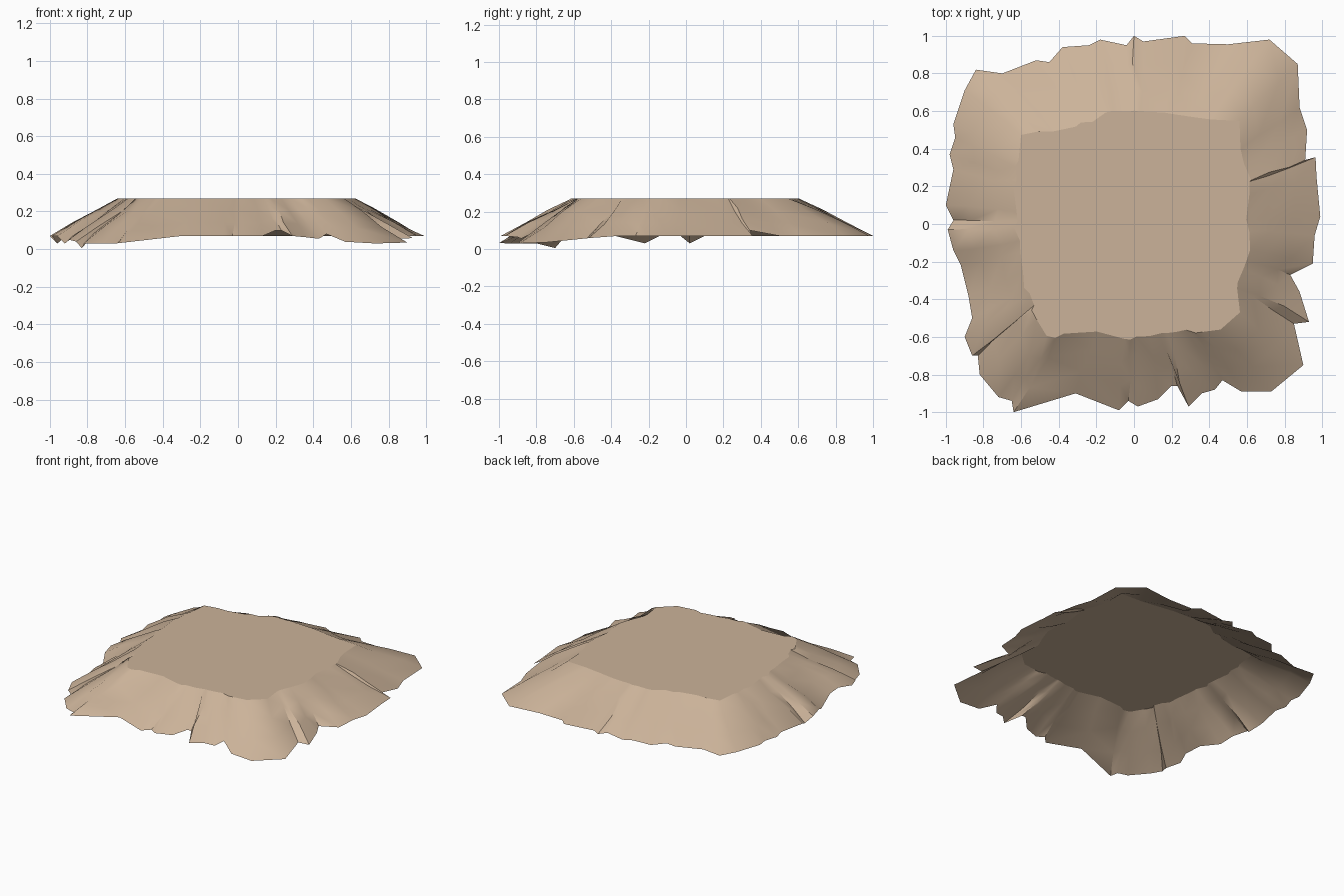
import bpy, bmesh, math, random
from mathutils import Vector

if "Cube" in bpy.data.objects:
    bpy.data.objects.remove(bpy.data.objects["Cube"])

random.seed(4)
TOP = 0.27

# Ragged lower outline, counter-clockwise
OUTER = [(.99, .04), (.97, .25), (.965, .355), (.91, .34), (.92, .5), (.88, .62), (.87, .85),
         (.72, .98), (.5, .955), (.31, .96), (.27, 1.0), (.05, .97), (0, 1.0), (-.04, .95),
         (-.18, .98), (-.24, .95), (-.38, .94), (-.45, .86), (-.52, .87), (-.7, .8), (-.84, .82),
         (-.9, .71), (-.96, .53), (-.95, .46), (-.98, .37), (-.96, .29), (-1.0, .1), (-.96, .02),
         (-.99, -.03), (-.96, -.14), (-.92, -.22), (-.88, -.38), (-.86, -.5), (-.9, -.6),
         (-.86, -.7), (-.83, -.7), (-.82, -.8), (-.72, -.92), (-.65, -.94), (-.64, -1.0),
         (-.31, -.9), (-.08, -.99), (-.03, -.94), (.02, -.97), (.13, -.93), (.2, -.86),
         (.23, -.86), (.29, -.97), (.36, -.9), (.43, -.88), (.47, -.83), (.57, -.89),
         (.73, -.89), (.9, -.75), (.85, -.53), (.93, -.52), (.88, -.36), (.83, -.27),
         (.95, -.21), (.96, -.06)]

# Plateau rim outline
INNER = [(.6, 0), (.62, .2), (.58, .36), (.56, .56), (.35, .56), (.15, .6), (-.1, .61),
         (-.3, .52), (-.45, .5), (-.61, .49), (-.63, .3), (-.63, 0), (-.6, -.2), (-.56, -.4),
         (-.46, -.6), (-.2, -.58), (0, -.61), (.2, -.58), (.5, -.55), (.57, -.49),
         (.54, -.34), (.61, -.2)]


def rim_at(x, y):
    """Point where the ray through (x, y) meets the plateau outline."""
    d = Vector((x, y)).normalized()
    for i, p in enumerate(INNER):
        a, e = Vector(p), Vector(INNER[(i + 1) % len(INNER)]) - Vector(p)
        det = d.x * -e.y + d.y * e.x
        if abs(det) < 1e-9:
            continue
        r = (a.x * -e.y + a.y * e.x) / det
        s = (d.x * a.y - d.y * a.x) / det
        if r > 0 and -1e-6 <= s <= 1 + 1e-6:
            return d * r
    return d * .6


def foot_height(x, y):
    """Lower edge height: sinks at the front corners, dips and notches elsewhere."""
    corner = max(0, min(1, (-y - .4) / .4)) * max(0, min(1, (abs(x) - .3) / .35))
    z = .07 - .04 * corner
    for px, py, dz in [(-.83, -.7, -.035), (-.92, -.22, -.04), (-.96, .02, -.04),
                       (.21, -.86, .03), (.47, -.83, .03), (.91, .34, .03)]:
        if math.hypot(x - px, y - py) < .025:
            z += dz
    return max(0, z)


def make_object(name, bm, mat):
    me = bpy.data.meshes.new(name)
    bm.to_mesh(me)
    bm.free()
    ob = bpy.data.objects.new(name, me)
    bpy.context.collection.objects.link(ob)
    me.materials.append(mat)
    return ob


mat = bpy.data.materials.new("sandstone")
mat.diffuse_color = (.6, .45, .32, 1)
mat.use_nodes = True
mat.node_tree.nodes["Principled BSDF"].inputs["Base Color"].default_value = mat.diffuse_color

# Sloping rock skirt: rings lofted from the rim down to the ragged edge
bm = bmesh.new()
STEPS = (0, .3, .65, 1)
rings = [[] for _ in STEPS]
for x, y in OUTER:
    rim = rim_at(x, y) * random.uniform(.98, 1.02)
    foot = Vector((x, y, foot_height(x, y)))
    top = Vector((rim.x, rim.y, TOP))
    out = Vector((x, y, 0)).normalized()
    side = Vector((-out.y, out.x, 0))
    for ring, t in zip(rings, STEPS):
        p = top.lerp(foot, t)
        if 0 < t < 1:
            p += out * random.uniform(-.022, .022) + side * random.uniform(-.01, .01)
        ring.append(bm.verts.new(p))
n = len(OUTER)
for a, b in zip(rings, rings[1:]):
    for i in range(n):
        j = (i + 1) % n
        bm.faces.new((a[i], b[i], b[j], a[j]))
rim_points = [v.co.copy() for v in rings[0]]
skirt = make_object("rock_slope", bm, mat)
bpy.context.view_layer.objects.active = skirt
skirt.select_set(True)
bpy.ops.object.shade_smooth_by_angle(angle=math.radians(40))

# Flat plateau top, open underneath
bm = bmesh.new()
bm.faces.new([bm.verts.new(p) for p in rim_points])
make_object("plateau_top", bm, mat)
